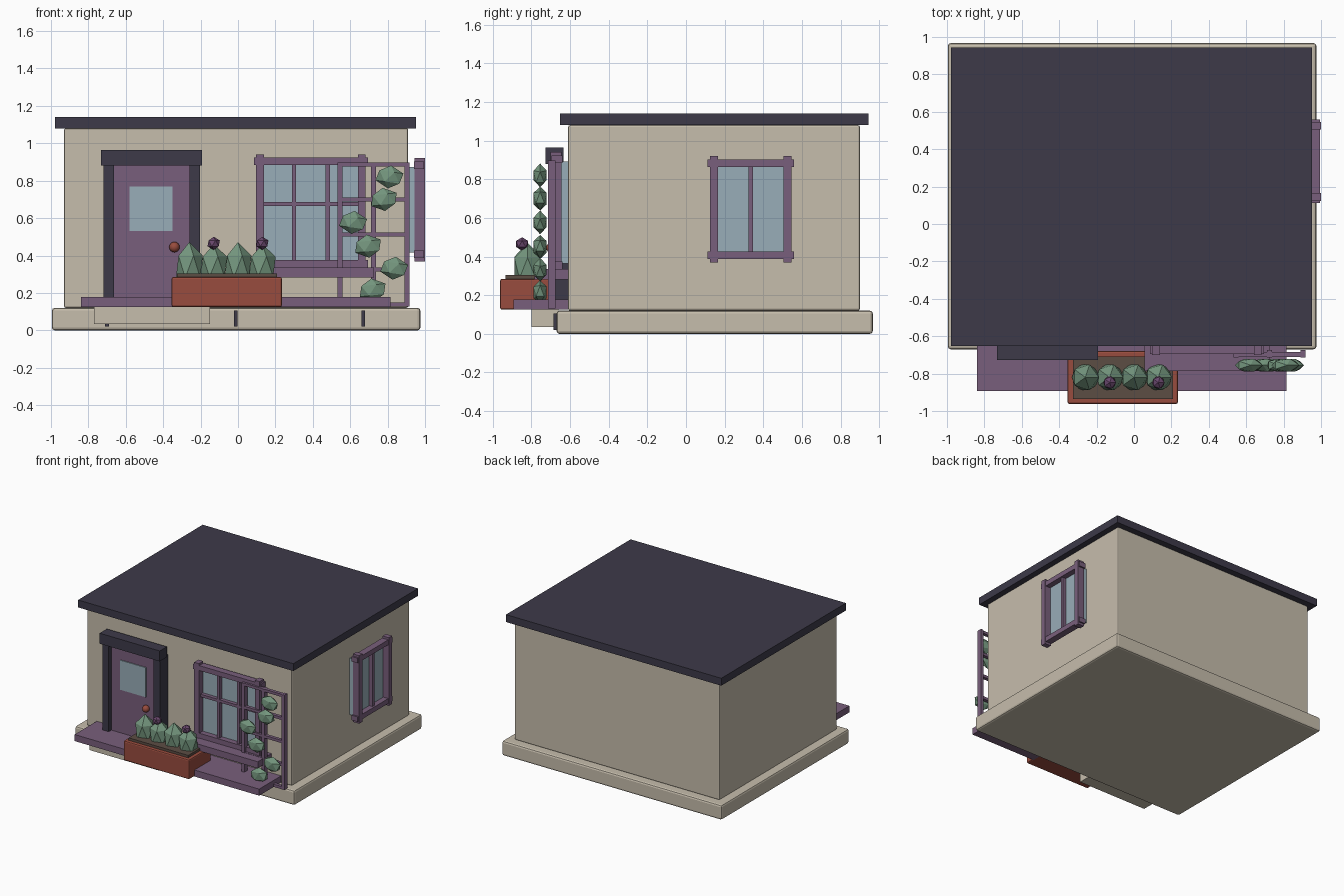
import bpy, math

if "Cube" in bpy.data.objects:
    bpy.data.objects.remove(bpy.data.objects["Cube"])

def material(name, rgb):
    # sRGB 0-255 to linear
    lin = [((c / 255 + 0.055) / 1.055) ** 2.4 for c in rgb]
    m = bpy.data.materials.new(name)
    m.diffuse_color = (*lin, 1)
    m.use_nodes = True
    m.node_tree.nodes["Principled BSDF"].inputs["Base Color"].default_value = m.diffuse_color
    return m

BEIGE = material("plaster beige", (198, 189, 172))
DARK = material("slate dark", (61, 58, 73))
PURPLE = material("plum paint", (121, 95, 124))
GLASS = material("pale blue glass", (152, 173, 184))
CLAY = material("terracotta", (152, 76, 62))
SOIL = material("soil brown", (92, 77, 68))
GREEN = material("leaf green", (116, 150, 126))
BLOOM = material("bloom purple", (106, 72, 110))

def box(name, x, y, z, mat, bevel=0.0):
    """Box from (min, max) ranges on each axis."""
    bpy.ops.mesh.primitive_cube_add(size=1, location=[(a + b) / 2 for a, b in (x, y, z)])
    o = bpy.context.object
    o.name = name
    o.scale = [b - a for a, b in (x, y, z)]
    bpy.ops.object.transform_apply(location=False, rotation=False, scale=True)
    o.data.materials.append(mat)
    if bevel:
        m = o.modifiers.new("soft edges", 'BEVEL')
        m.width, m.segments = bevel, 2
    return o

def ball(name, loc, radii, mat, rot=(0, 0, 0)):
    """Faceted low-poly blob."""
    bpy.ops.mesh.primitive_ico_sphere_add(subdivisions=1, radius=1, location=loc, rotation=rot)
    o = bpy.context.object
    o.name = name
    o.scale = radii
    o.data.materials.append(mat)
    return o

# House body
box("foundation_slab", (-0.995, 0.975), (-0.67, 0.967), (0, 0.12), BEIGE, 0.015)
box("walls", (-0.93, 0.91), (-0.61, 0.90), (0.12, 1.08), BEIGE, 0.01)
box("roof", (-0.978, 0.953), (-0.652, 0.945), (1.08, 1.14), DARK)
for i, x in enumerate((-0.70, -0.012, 0.67)):
    box(f"foundation_joint_{i}", (x - 0.01, x + 0.01), (-0.685, -0.66), (0.02, 0.105), DARK)

# Step and porch deck
box("front_step", (-0.77, -0.15), (-0.80, -0.66), (0.035, 0.125), BEIGE)
box("porch_deck", (-0.84, 0.815), (-0.893, -0.61), (0.125, 0.178), PURPLE)

# Door
box("door_panel", (-0.67, -0.25), (-0.675, -0.60), (0.17, 0.885), PURPLE)
box("door_glass", (-0.58, -0.35), (-0.682, -0.674), (0.53, 0.77), GLASS)
for side, x in (("left", -0.72), ("right", -0.26)):
    box(f"door_post_{side}", (x, x + 0.057), (-0.71, -0.61), (0.17, 0.89), DARK)
box("door_lintel", (-0.732, -0.193), (-0.727, -0.635), (0.88, 0.965), DARK)
bpy.ops.mesh.primitive_uv_sphere_add(segments=12, ring_count=8, radius=0.028, location=(-0.34, -0.695, 0.445))
bpy.context.object.name = "door_knob"
bpy.context.object.data.materials.append(CLAY)
bpy.ops.object.shade_smooth()

# Windows: u runs along the wall, d is the distance out from it
def window(name, place, u, z, bars, crossbar):
    def part(label, pu, pd, pz, mat):
        x, y = place(pu, pd)
        box(f"{name}_{label}", x, y, pz, mat)
    part("glass", (u[0] + 0.02, u[1] - 0.02), (-0.01, 0.04), (z[0] + 0.03, z[1] - 0.03), GLASS)
    for label, a in (("left_stile", u[0] + 0.012), ("right_stile", u[1] - 0.054)):
        part(label, (a, a + 0.042), (0.035, 0.09), (z[0] - 0.018, z[1] + 0.018), PURPLE)
    for label, a in (("bottom_rail", z[0]), ("top_rail", z[1] - 0.04)):
        part(label, u, (0.03, 0.085), (a, a + 0.04), PURPLE)
    for i, b in enumerate(bars):
        part(f"bar_{i}", (b - 0.011, b + 0.011), (0.035, 0.07), (z[0] + 0.02, z[1] - 0.02), PURPLE)
    if crossbar:
        part("crossbar", (u[0] + 0.03, u[1] - 0.03), (0.035, 0.07), (crossbar - 0.011, crossbar + 0.011), PURPLE)

window("side_window", lambda u, d: ((0.91 + d[0], 0.91 + d[1]), u), (0.112, 0.558), (0.387, 0.903), (0.335,), None)
window("front_window", lambda u, d: (u, (-0.61 - d[1], -0.61 - d[0])), (0.085, 0.695), (0.335, 0.923), (0.30, 0.48), 0.675)
box("front_window_sill", (0.055, 0.727), (-0.785, -0.61), (0.282, 0.335), PURPLE)

# Trellis
for i in range(3):
    x = 0.533 + i * 0.179
    box(f"trellis_post_{i}", (x, x + 0.025), (-0.715, -0.675), (0.13, 0.897), PURPLE)
for i in range(5):
    z = 0.128 + i * 0.187
    box(f"trellis_rail_{i}", (0.533, 0.916), (-0.712, -0.685), (z, z + 0.022), PURPLE)

# Climbing leaf clumps
clumps = ((0.81, 0.82), (0.78, 0.70), (0.615, 0.577), (0.695, 0.45), (0.835, 0.332), (0.72, 0.215))
for i, (x, z) in enumerate(clumps):
    ball(f"vine_leaf_{i}", (x, -0.755, z), (0.08, 0.04, 0.062), GREEN, (0, math.radians((8, -6)[i % 2]), 0))

# Planter box with soil, bushes and blooms
box("planter_box", (-0.355, 0.235), (-0.962, -0.68), (0.125, 0.285), CLAY, 0.01)
box("planter_soil", (-0.326, 0.208), (-0.935, -0.708), (0.27, 0.305), SOIL)
for i in range(4):
    x = -0.26 + i * 0.13
    ball(f"planter_bush_{i}", (x, -0.82, 0.34), (0.08, 0.08, 0.132 - 0.012 * (i % 2)), GREEN)
    if i % 2:
        ball(f"planter_bloom_{i}", (x, -0.848, 0.465), (0.037, 0.037, 0.035), BLOOM)
